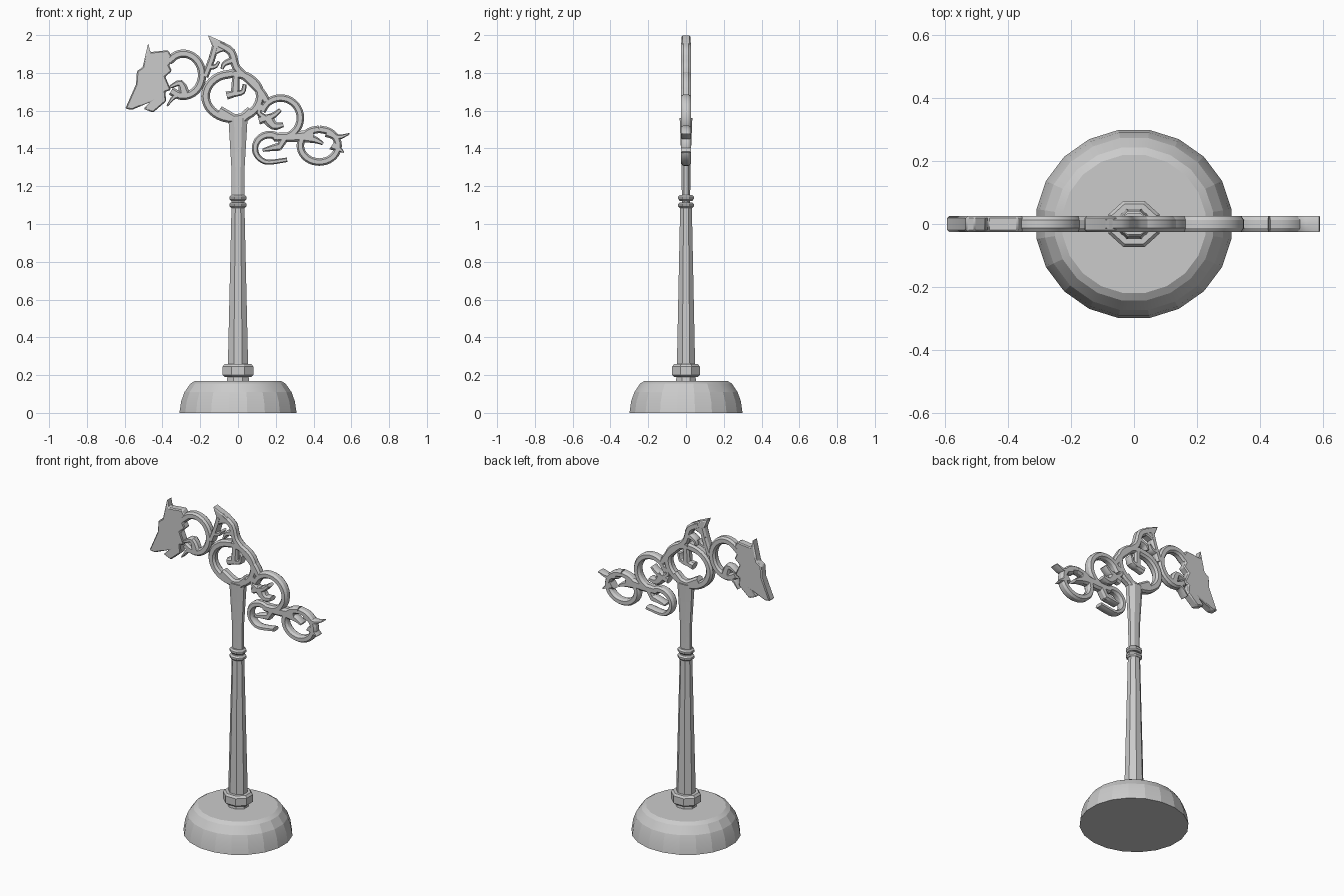
import bpy, bmesh, math
from mathutils import Vector

if "Cube" in bpy.data.objects:
    bpy.data.objects.remove(bpy.data.objects["Cube"])


def finish(bm, name, angle=30):
    bmesh.ops.recalc_face_normals(bm, faces=bm.faces)
    me = bpy.data.meshes.new(name)
    bm.to_mesh(me)
    bm.free()
    ob = bpy.data.objects.new(name, me)
    bpy.context.collection.objects.link(ob)
    bpy.ops.object.select_all(action='DESELECT')
    bpy.context.view_layer.objects.active = ob
    ob.select_set(True)
    bpy.ops.object.shade_smooth_by_angle(angle=math.radians(angle))
    return ob


def loft(bm, rings):
    loops = [[bm.verts.new(p) for p in r] for r in rings]
    n = len(loops[0])
    for a, b in zip(loops, loops[1:]):
        for i in range(n):
            j = (i + 1) % n
            bm.faces.new((a[i], a[j], b[j], b[i]))
    bm.faces.new(loops[0][::-1])
    bm.faces.new(loops[-1])


def lathe(name, profile, sides=8, sy=0.9):
    bm = bmesh.new()
    turn = [2 * math.pi * (i + 0.5) / sides for i in range(sides)]
    loft(bm, [[(r * math.cos(t), r * sy * math.sin(t), z) for t in turn] for r, z in profile])
    return finish(bm, name, 15)


def arc(cx, cz, rx, rz, a0, a1):
    n = max(3, round(abs(a1 - a0) / 30))
    angles = [math.radians(a0 + (a1 - a0) * i / n) for i in range(n + 1)]
    return [(cx + rx * math.cos(a), cz + rz * math.sin(a)) for a in angles]


def stroke(name, pts, w0, w1=None, half=0.026, steps=3):
    """Smooth flat ribbon through (x, z) points, half width w0 tapering to w1."""
    p = [Vector(q) for q in pts]
    p = [2 * p[0] - p[1]] + p + [2 * p[-1] - p[-2]]
    path = []
    for k in range(1, len(p) - 2):
        a, b, c, d = p[k - 1:k + 3]
        for s in range(steps):
            t = s / steps
            path.append(0.5 * (2 * b + (c - a) * t + (2 * a - 5 * b + 4 * c - d) * t * t
                               + (3 * b - a - 3 * c + d) * t ** 3))
    path.append(p[-2])
    last = len(path) - 1
    rings = []
    for i, q in enumerate(path):
        d = path[min(i + 1, last)] - path[max(i - 1, 0)]
        n = Vector((-d.y, d.x)).normalized()
        w = w0 if w1 is None else w0 + (w1 - w0) * i / last
        v, h = w * 0.55, half / 2
        sec = [(w, -h), (w, h), (v, half), (-v, half), (-w, h), (-w, -h), (-v, -half), (v, -half)]
        rings.append([(q.x + n.x * s, y, q.y + n.y * s) for s, y in sec])
    bm = bmesh.new()
    loft(bm, rings)
    return finish(bm, name)


def plate(name, outline, half=0.025):
    """Flat cut-out shape in the xz plane, with softened edges."""
    bm = bmesh.new()
    face = bm.faces.new([bm.verts.new((x, -half, z)) for x, z in outline])
    ext = bmesh.ops.extrude_face_region(bm, geom=[face])
    for v in ext['geom']:
        if isinstance(v, bmesh.types.BMVert):
            v.co.y = half
    ob = finish(bm, name)
    b = ob.modifiers.new("edge", 'BEVEL')
    b.width, b.segments = 0.006, 1
    return ob


# Round foot
lathe("base", [(.314, 0), (.305, .06), (.287, .11), (.255, .155), (.23, .17)], 20, 0.965)

# Post, collar and rings
lathe("base_neck", [(.065, .16), (.06, .2)])
lathe("collar", [(.075, .19), (.088, .2), (.088, .245), (.077, .258)])
lathe("lower_post", [(.058, .25), (.037, 1.1)])
for z in (1.1, 1.138):
    lathe("ring", [(.04, z - .015), (.05, z - .006), (.05, z + .006), (.04, z + .015)])
lathe("upper_post", [(.036, 1.08), (.038, 1.3), (.055, 1.56)], 8, 0.66)

# Animal head with ear, open mouth and ragged mane
plate("head", [(-.475, 1.96), (-.465, 1.91), (-.37, 1.92), (-.34, 1.87), (-.365, 1.84),
               (-.35, 1.81), (-.385, 1.78), (-.355, 1.71), (-.385, 1.7), (-.38, 1.65),
               (-.45, 1.59), (-.5, 1.61), (-.465, 1.645), (-.56, 1.605), (-.597, 1.61),
               (-.54, 1.74), (-.535, 1.81), (-.505, 1.83)])

# Main scroll rings, left to right
stroke("neck_ring", arc(-.29, 1.79, .1, .112, 140, -130), .022)
stroke("centre_ring", arc(-.027, 1.677, .145, .12, 90, 450), .023)
stroke("right_ring", arc(.225, 1.562, .105, .105, 160, -110), .02)
stroke("lower_ring", arc(.167, 1.4, .077, .073, 50, 270) + [(.26, 1.34)], .022, .012)
stroke("tail_ring", arc(.43, 1.415, .1, .087, 90, 450), .02)

# Linking bands
stroke("back_band", [(-.1, 1.95), (-.035, 1.91), (-.01, 1.83), (.05, 1.77), (.12, 1.7), (.15, 1.65)], .022)
stroke("crest_band", [(-.12, 1.94), (-.14, 1.87), (-.175, 1.78)], .018)
stroke("post_top", [(-.1, 1.6), (0, 1.55), (.07, 1.6)], .027)
stroke("tail_root", [(.19, 1.46), (.28, 1.46), (.4, 1.47)], .022, .032)
stroke("lower_link", [(.25, 1.46), (.215, 1.4)], .022, .016)

# Pointed tips and small leaves inside the scrolls
stroke("tail_tip", [(.47, 1.485), (.53, 1.46), (.59, 1.478)], .025, .004)
stroke("tail_lower_tip", [(.5, 1.42), (.56, 1.38)], .03, .004)
stroke("throat_tip", [(-.28, 1.685), (-.335, 1.675), (-.375, 1.625)], .022, .004)
stroke("throat_curl", [(-.28, 1.68), (-.305, 1.745), (-.36, 1.725)], .03, .008)
stroke("crest_curl", [(-.02, 1.87), (-.07, 1.85), (-.085, 1.82)], .02, .008)
stroke("crest_curl_side", [(-.155, 1.83), (-.12, 1.835), (-.1, 1.86)], .016, .007)
stroke("heart_stem", [(-.01, 1.8), (-.015, 1.68)], .019, .024)
stroke("heart_leaf", [(-.06, 1.68), (-.02, 1.69), (.025, 1.7), (.035, 1.74)], .022, .01)
stroke("ring_stem", [(.13, 1.63), (.11, 1.59), (.15, 1.56)], .014)
stroke("ring_leaf", [(.11, 1.55), (.18, 1.57), (.225, 1.605)], .024, .01)
stroke("ring_leaf_lobe", [(.15, 1.57), (.19, 1.52), (.24, 1.525)], .034, .012)
stroke("lower_leaf", [(.22, 1.41), (.17, 1.4), (.13, 1.39)], .022, .008)
stroke("tail_leaf", [(.35, 1.46), (.41, 1.445), (.45, 1.425)], .028, .008)

# Pointed crest on the back
plate("crest", [(-.16, 2), (-.07, 1.96), (-.03, 1.925), (-.09, 1.91), (-.155, 1.88), (-.13, 1.925)])
